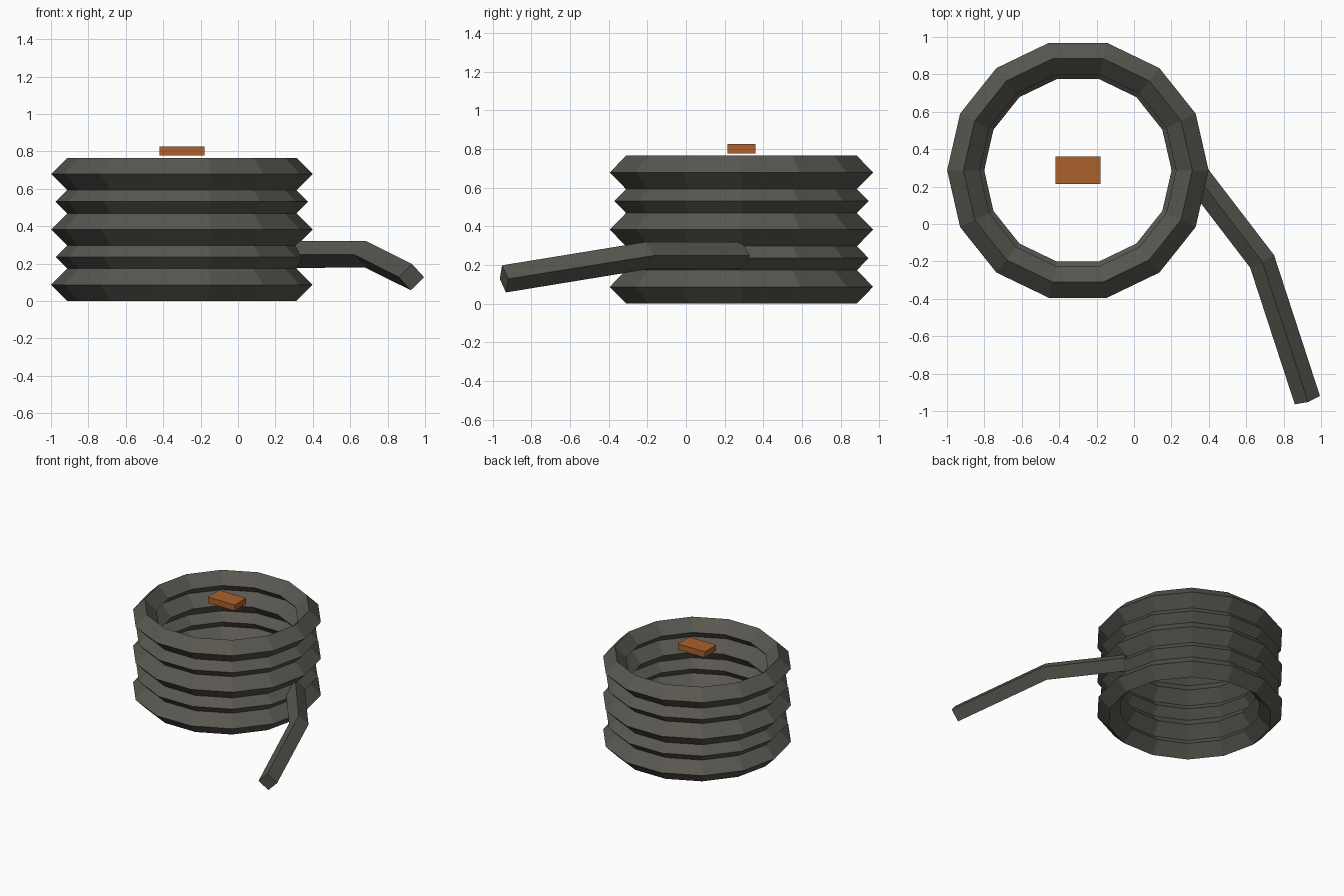
import bpy, bmesh
from mathutils import Vector

if "Cube" in bpy.data.objects:
    bpy.data.objects.remove(bpy.data.objects["Cube"])

CX, CY = -0.30, 0.287


def material(name, color):
    m = bpy.data.materials.new(name)
    m.diffuse_color = color
    m.use_nodes = True
    m.node_tree.nodes["Principled BSDF"].inputs["Base Color"].default_value = m.diffuse_color
    return m


rubber = material("dark_hose", (0.10, 0.095, 0.08, 1))
orange = material("rust_orange", (0.40, 0.12, 0.025, 1))


def sweep(name, points, radius, mat):
    """Capped diamond-section tube with mitred bends."""
    pts = [Vector(p) for p in points]
    bm = bmesh.new()
    rings = []
    for i, p in enumerate(pts):
        a = (p - pts[i - 1]).normalized() if i > 0 else None
        b = (pts[i + 1] - p).normalized() if i < len(pts) - 1 else None
        t = ((a or b) + (b or a)).normalized()
        side = t.cross(Vector((0, 0, 1))).normalized()
        up = side.cross(t)
        mitre = radius / t.dot(a or b)
        rings.append([bm.verts.new(p + o) for o in
                      (side * mitre, up * radius, -side * mitre, -up * radius)])
    for r, s in zip(rings, rings[1:]):
        for k in range(4):
            n = (k + 1) % 4
            bm.faces.new((r[k], r[n], s[n], s[k]))
    bm.faces.new(rings[0])
    bm.faces.new(rings[-1])
    bmesh.ops.recalc_face_normals(bm, faces=bm.faces)
    me = bpy.data.meshes.new(name)
    bm.to_mesh(me)
    bm.free()
    me.materials.append(mat)
    ob = bpy.data.objects.new(name, me)
    bpy.context.collection.objects.link(ob)
    return ob


# Stacked coil loops, alternating slightly wider and narrower
for i in range(5):
    bpy.ops.mesh.primitive_torus_add(
        major_segments=14, minor_segments=4,
        major_radius=0.612 if i % 2 == 0 else 0.588, minor_radius=0.087,
        location=(CX, CY, 0.087 + i * 0.148))
    loop = bpy.context.object
    loop.name = f"coil_loop_{i + 1}"
    loop.data.materials.append(rubber)

# Loose end trailing from the coil
sweep("loose_end", [(0.312, 0.287, 0.249), (0.685, -0.20, 0.249),
                    (0.927, -0.942, 0.128)], 0.071, rubber)

# Small tag above the coil
bpy.ops.mesh.primitive_cube_add(size=1, location=(CX, CY, 0.802))
tag = bpy.context.object
tag.name = "tag"
tag.scale = (0.242, 0.146, 0.048)
tag.data.materials.append(orange)
